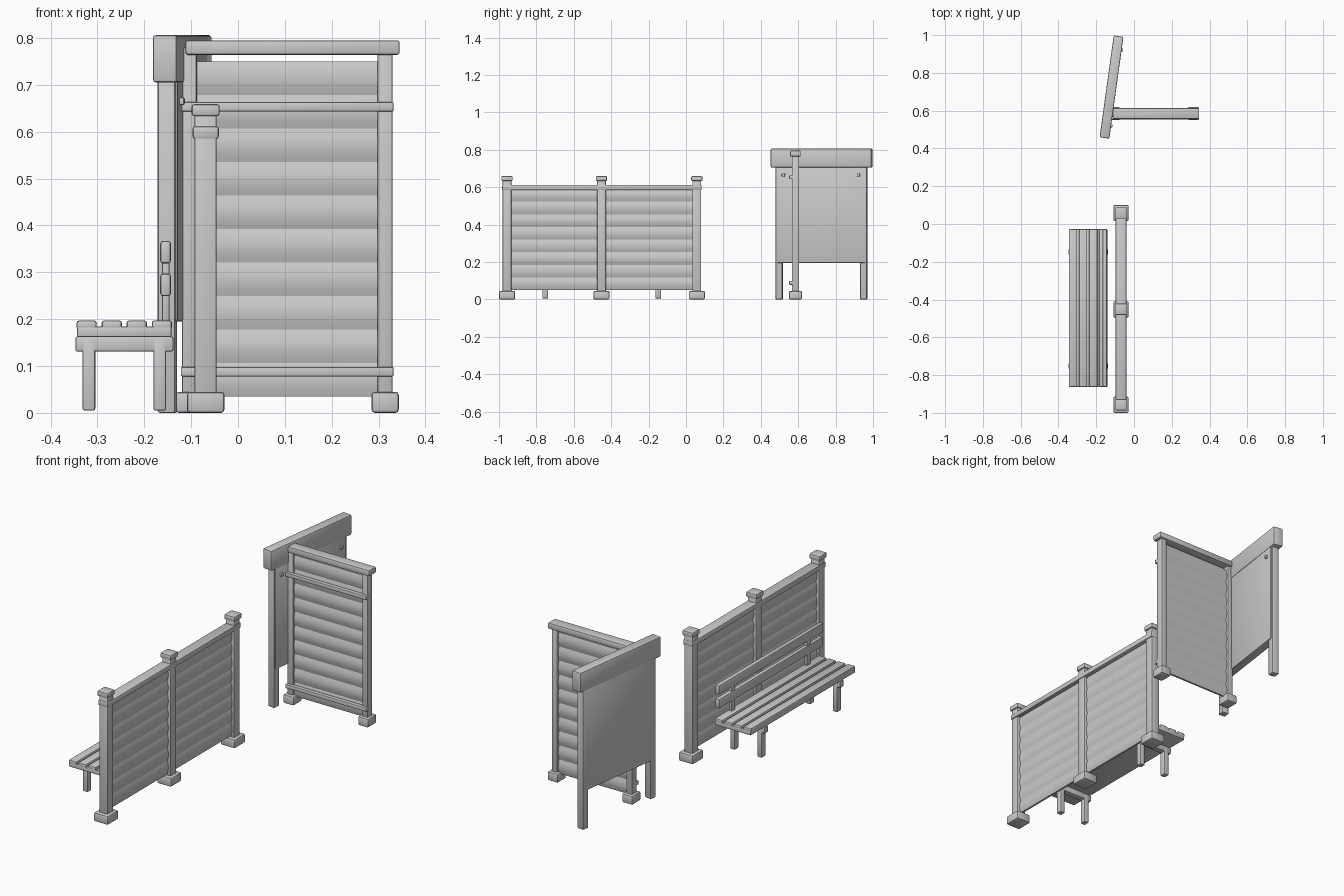
import bpy, bmesh, math
from mathutils import Matrix, Vector

cube = bpy.data.objects.get("Cube")
if cube:
    bpy.data.objects.remove(cube)

grey = bpy.data.materials.new("plain_grey")
grey.use_nodes = True
COLOUR = (0.6, 0.6, 0.6, 1)
grey.diffuse_color = COLOUR
grey.node_tree.nodes["Principled BSDF"].inputs["Base Color"].default_value = COLOUR


def finish(name, bm, matrix=None):
    """Turn a bmesh into a smooth-shaded object in the shared colour."""
    bmesh.ops.recalc_face_normals(bm, faces=bm.faces)
    mesh = bpy.data.meshes.new(name)
    bm.to_mesh(mesh)
    bm.free()
    mesh.materials.append(grey)
    ob = bpy.data.objects.new(name, mesh)
    bpy.context.collection.objects.link(ob)
    if matrix:
        ob.matrix_world = matrix
    bpy.ops.object.select_all(action="DESELECT")
    ob.select_set(True)
    bpy.context.view_layer.objects.active = ob
    bpy.ops.object.shade_smooth_by_angle(angle=math.radians(40))
    return ob


def box(name, x, y, z, bevel=0.004, matrix=None):
    """Rounded box given by its (min, max) range on each axis."""
    lo, hi = (Vector(v) for v in zip(x, y, z))
    bm = bmesh.new()
    bmesh.ops.create_cube(bm, size=1)
    for v in bm.verts:
        v.co = (lo + hi) / 2 + v.co * (hi - lo)
    bmesh.ops.bevel(bm, geom=bm.edges[:], offset=bevel, segments=2,
                    profile=0.5, affect="EDGES")
    return finish(name, bm, matrix)


def around(c, width):
    return (c - width / 2, c + width / 2)


def siding(name, start, end, bottom, top, count, matrix):
    """Stack of boards with bulging faces, running along local x."""
    bm = bmesh.new()
    pitch = (top - bottom) / count
    steps = 6
    for i in range(count):
        front, back = [], []
        for k in range(steps + 1):
            t = k / steps
            depth = 0.005 + 0.007 * math.sin(math.pi * t)
            z = bottom + pitch * (i + t)
            front.append((-depth, z))
            back.append((depth, z))
        ring = front + back[::-1]
        ends = [[bm.verts.new((x, y, z)) for y, z in ring] for x in (start, end)]
        n = len(ring)
        for k in range(n):
            j = (k + 1) % n
            bm.faces.new((ends[0][k], ends[0][j], ends[1][j], ends[1][k]))
        bm.faces.new(ends[0])
        bm.faces.new(ends[1][::-1])
    return finish(name, bm, matrix)


# Long fence: posts with feet and caps, siding and top rail
FX = -0.069
posts = (-0.957, -0.452, 0.058)
for i, y in enumerate(posts):
    box(f"fence_post_{i}", around(FX, 0.047), around(y, 0.047), (0.01, 0.64))
    box(f"fence_foot_{i}", around(FX, 0.08), around(y, 0.086), (0, 0.045), 0.007)
    box(f"fence_cap_{i}", around(FX, 0.06), around(y, 0.06), (0.633, 0.659), 0.006)
box("fence_top_rail", around(FX, 0.056), (-0.983, 0.084), (0.584, 0.612), 0.006)
quarter_turn = Matrix.Translation((FX, 0, 0)) @ Matrix.Rotation(math.pi / 2, 4, "Z")
for i in range(2):
    siding(f"fence_boards_{i}", posts[i], posts[i + 1], 0.05, 0.59, 8, quarter_turn)

# Short screen: two posts, siding, top rail and two front battens
SY = 0.585
for side, x in (("right", -0.104), ("left", 0.314)):
    box(f"screen_post_{side}", around(x, 0.032), around(SY, 0.038), (0.01, 0.78))
    box(f"screen_foot_{side}", around(x, 0.058), around(SY, 0.07), (0, 0.045), 0.007)
box("screen_top_rail", (-0.112, 0.345), around(SY, 0.056), (0.764, 0.795), 0.005)
siding("screen_boards", -0.104, 0.314, 0.035, 0.75, 10, Matrix.Translation((0, SY, 0)))
for name, z in (("lower", 0.088), ("upper", 0.653)):
    box(f"screen_batten_{name}", (-0.122, 0.332), (SY - 0.033, SY - 0.012),
        around(z, 0.02), 0.003)

# Angled notice board: legs, panel, header and bolts
turn = Matrix.Translation((-0.119, 0.725, 0)) @ Matrix.Rotation(math.radians(-7.9), 4, "Z")
for side in (-1, 1):
    box(f"board_leg_{side}", around(0, 0.037), around(side * 0.228, 0.036),
        (0, 0.72), 0.004, turn)
    box(f"board_bolt_{side}", (0.015, 0.033), around(side * 0.203, 0.016),
        around(0.665, 0.016), 0.003, turn)
box("board_panel", (-0.021, 0.023), (-0.238, 0.238), (0.195, 0.71), 0.004, turn)
box("board_header", around(0, 0.052), (-0.272, 0.272), (0.705, 0.806), 0.006, turn)

# Bench: slatted seat on a base plate, cross beams, legs and backrest
ends = (-0.863, -0.027)
for i in range(4):
    x = -0.323 + i * 0.0535
    box(f"seat_slat_{i}", around(x, 0.043), ends, (0.178, 0.197), 0.005)
box("seat_plate", (-0.343, -0.142), ends, (0.162, 0.184), 0.003)
for i, y in enumerate((-0.752, -0.148)):
    box(f"bench_beam_{i}", (-0.347, -0.138), around(y, 0.03), (0.131, 0.163), 0.004)
    for x in (-0.318, -0.167):
        box("bench_leg", around(x, 0.027), around(y, 0.031), (0.005, 0.16), 0.004)
    box(f"backrest_support_{i}", (-0.162, -0.146), around(y, 0.03), (0.17, 0.36), 0.004)
for name, z in (("lower", 0.273), ("upper", 0.343)):
    box(f"backrest_slat_{name}", (-0.166, -0.143), ends, around(z, 0.048), 0.006)
